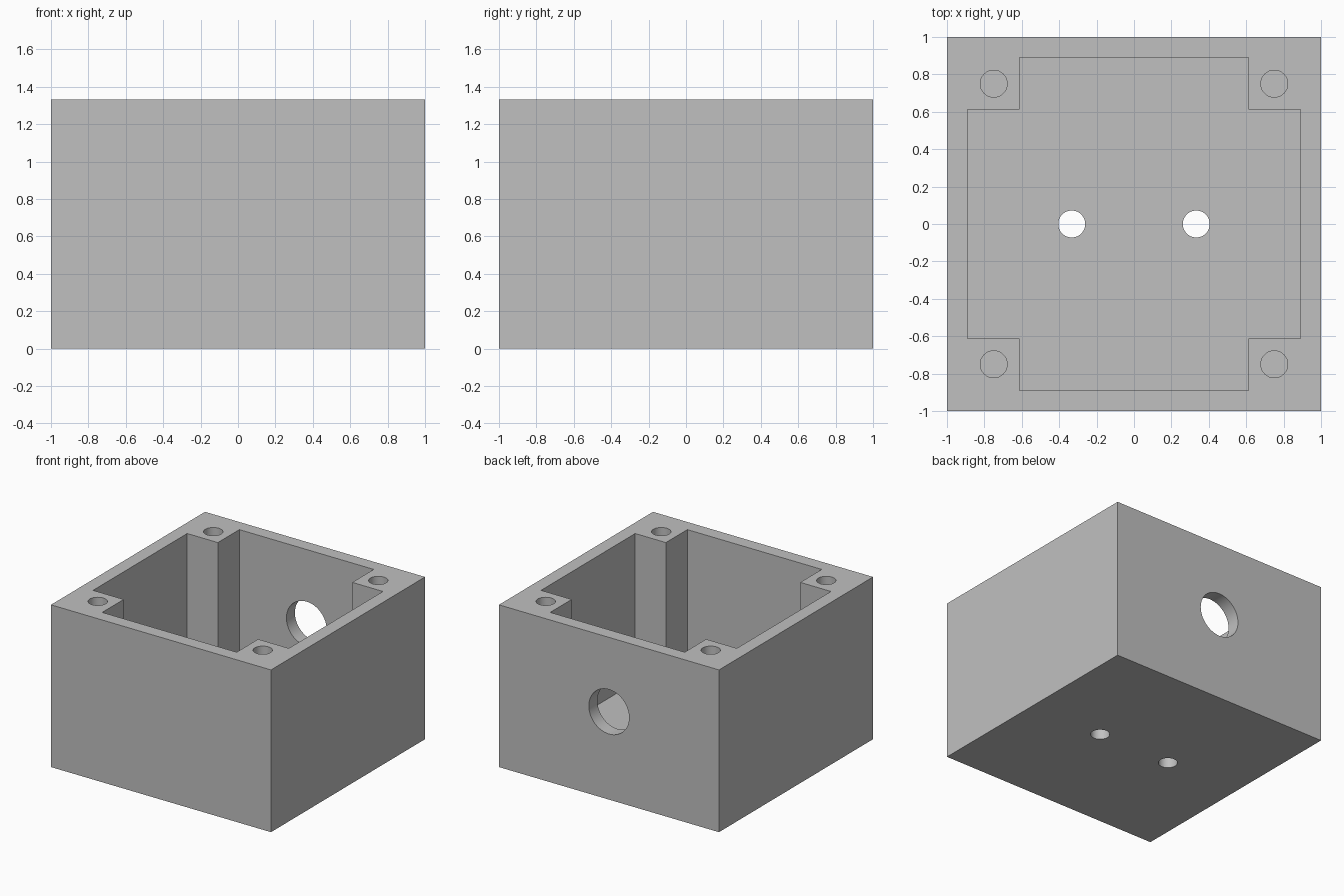
import bpy
import math

SIZE = 1.0       # half width
HEIGHT = 1.333
INNER = 0.89     # half width of the cavity
POST = 0.611     # inner faces of the corner posts
FLOOR = 0.111

if "Cube" in bpy.data.objects:
    bpy.data.objects.remove(bpy.data.objects["Cube"], do_unlink=True)

grey = bpy.data.materials.new("plain grey")
grey.use_nodes = True
colour = (0.53, 0.53, 0.53, 1)
grey.diffuse_color = colour
grey.node_tree.nodes["Principled BSDF"].inputs["Base Color"].default_value = colour


def prism(name, outline, bottom, top):
    """Extrude a flat outline between two heights."""
    n = len(outline)
    verts = [(x, y, z) for z in (bottom, top) for x, y in outline]
    faces = [tuple(reversed(range(n))), tuple(range(n, 2 * n))]
    faces += [(i, (i + 1) % n, n + (i + 1) % n, n + i) for i in range(n)]
    mesh = bpy.data.meshes.new(name)
    mesh.from_pydata(verts, [], faces)
    mesh.materials.append(grey)
    obj = bpy.data.objects.new(name, mesh)
    bpy.context.collection.objects.link(obj)
    return obj


def drill(name, radius, depth, location, rotation=(0, 0, 0)):
    """Cylindrical cutter."""
    bpy.ops.mesh.primitive_cylinder_add(vertices=64, radius=radius, depth=depth,
                                        location=location, rotation=rotation)
    obj = bpy.context.object
    obj.name = name
    obj.data.materials.append(grey)
    return obj


# Outer block
box = prism("enclosure_box", [(-SIZE, -SIZE), (SIZE, -SIZE), (SIZE, SIZE), (-SIZE, SIZE)],
            0, HEIGHT)

# Cross-shaped cavity, which leaves four corner posts standing
corner = [(INNER, -POST), (INNER, POST), (POST, POST)]
cross = []
for _ in range(4):
    cross += corner
    corner = [(-y, x) for x, y in corner]
cutters = [prism("cavity_cutter", cross, FLOOR, HEIGHT + 0.2)]

# Blind screw holes in the posts
for x in (-0.75, 0.75):
    for y in (-0.75, 0.75):
        cutters.append(drill("screw_cutter", 0.072, 1.2, (x, y, HEIGHT)))

# Two mounting holes through the floor
for x in (-0.333, 0.333):
    cutters.append(drill("mount_cutter", 0.072, 0.4, (x, 0, 0.05)))

# Cable hole through the back wall
cutters.append(drill("cable_cutter", 0.183, 0.4, (0, 0.95, (HEIGHT + FLOOR) / 2),
                     (math.pi / 2, 0, 0)))

# Cut everything out of the block
bpy.context.view_layer.objects.active = box
for cutter in cutters:
    cutter.hide_render = True
    cut = box.modifiers.new("cut", 'BOOLEAN')
    cut.operation = 'DIFFERENCE'
    cut.solver = 'EXACT'
    cut.object = cutter
    bpy.ops.object.modifier_apply(modifier=cut.name)
    bpy.data.objects.remove(cutter, do_unlink=True)

# Smooth hole walls, sharp edges
bpy.ops.object.select_all(action='DESELECT')
box.select_set(True)
bpy.ops.object.shade_smooth_by_angle(angle=math.radians(30))
